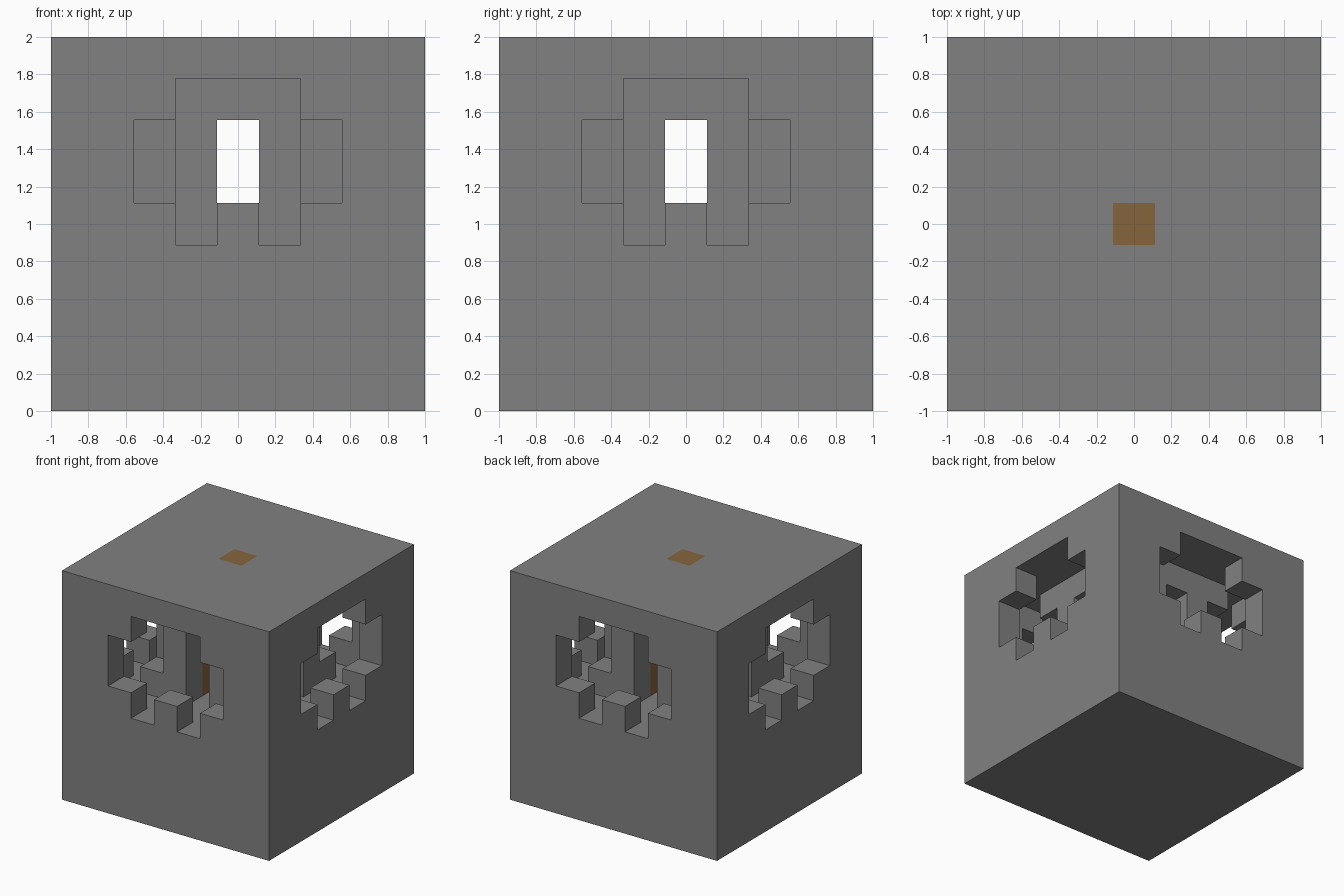
import bpy
import bmesh
from mathutils import Vector

N = 9              # cells along each side
CELL = 2.0 / N     # size of one cell
MID = N // 2

old = bpy.data.objects.get("Cube")
if old:
    bpy.data.objects.remove(old, do_unlink=True)


def make_material(name, rgb):
    mat = bpy.data.materials.new(name)
    mat.use_nodes = True
    color = (*rgb, 1.0)
    mat.diffuse_color = color
    mat.node_tree.nodes["Principled BSDF"].inputs["Base Color"].default_value = color
    return mat


stone = make_material("grey stone", (0.22, 0.22, 0.22))
amber = make_material("dull amber", (0.24, 0.13, 0.045))


def in_opening(a, k):
    """Window shape in an outer wall: tall middle with a sill notch, plus short arms."""
    a = abs(a)
    middle = a <= 1 and 4 <= k <= 7 and not (a == 0 and k == 4)
    arm = a == 2 and 5 <= k <= 6
    return middle or arm


def part_at(i, j, k):
    """Name of the part filling a cell, or None where it is empty."""
    if not all(0 <= c < N for c in (i, j, k)):
        return None
    x, y = i - MID, j - MID
    reach = max(abs(x), abs(y))
    # solid base and roof, with one amber tile set flush in the roof
    if k == N - 1 and reach == 0:
        return "roof_tile"
    if k < 4 or k == N - 1:
        return "outer_shell"
    # outer walls with a window on each side
    if reach == 4:
        if abs(x) == abs(y):
            return "outer_shell"
        across = x if abs(y) == 4 else y
        return None if in_opening(across, k) else "outer_shell"
    # walkway between the shell and the cage
    if reach == 3:
        return None
    # crossing tunnels and cut corners of the cage
    if k <= 6 and (x == 0 or y == 0):
        return None
    if abs(x) == 2 and abs(y) == 2 and 5 <= k <= 6:
        return None
    return "glowing_core" if reach <= 1 and k <= 6 else "inner_cage"


def build_part(name, mat):
    """Skin the exposed sides of every cell in a part, then merge flat areas."""
    bm = bmesh.new()
    cells = [(i, j, k) for i in range(N) for j in range(N) for k in range(N)]
    for cell in cells:
        if part_at(*cell) != name:
            continue
        centre = Vector(cell) + Vector((0.5, 0.5, 0.5))
        for axis in range(3):
            for sign in (-1, 1):
                n = Vector((0, 0, 0))
                n[axis] = sign
                if part_at(*(int(c + d) for c, d in zip(cell, n))):
                    continue
                u = Vector((0, 0, 0))
                u[(axis + 1) % 3] = 0.5
                v = n.cross(u)
                mid = centre + n * 0.5
                corners = (mid - u - v, mid + u - v, mid + u + v, mid - u + v)
                bm.faces.new([bm.verts.new((p - Vector((N / 2, N / 2, 0))) * CELL)
                              for p in corners])
    bmesh.ops.remove_doubles(bm, verts=bm.verts, dist=0.001)
    bmesh.ops.dissolve_limit(bm, angle_limit=0.02, verts=bm.verts, edges=bm.edges)
    mesh = bpy.data.meshes.new(name)
    bm.to_mesh(mesh)
    bm.free()
    mesh.materials.append(mat)
    obj = bpy.data.objects.new(name, mesh)
    bpy.context.scene.collection.objects.link(obj)


for part, mat in (("outer_shell", stone), ("inner_cage", stone),
                  ("glowing_core", amber), ("roof_tile", amber)):
    build_part(part, mat)
